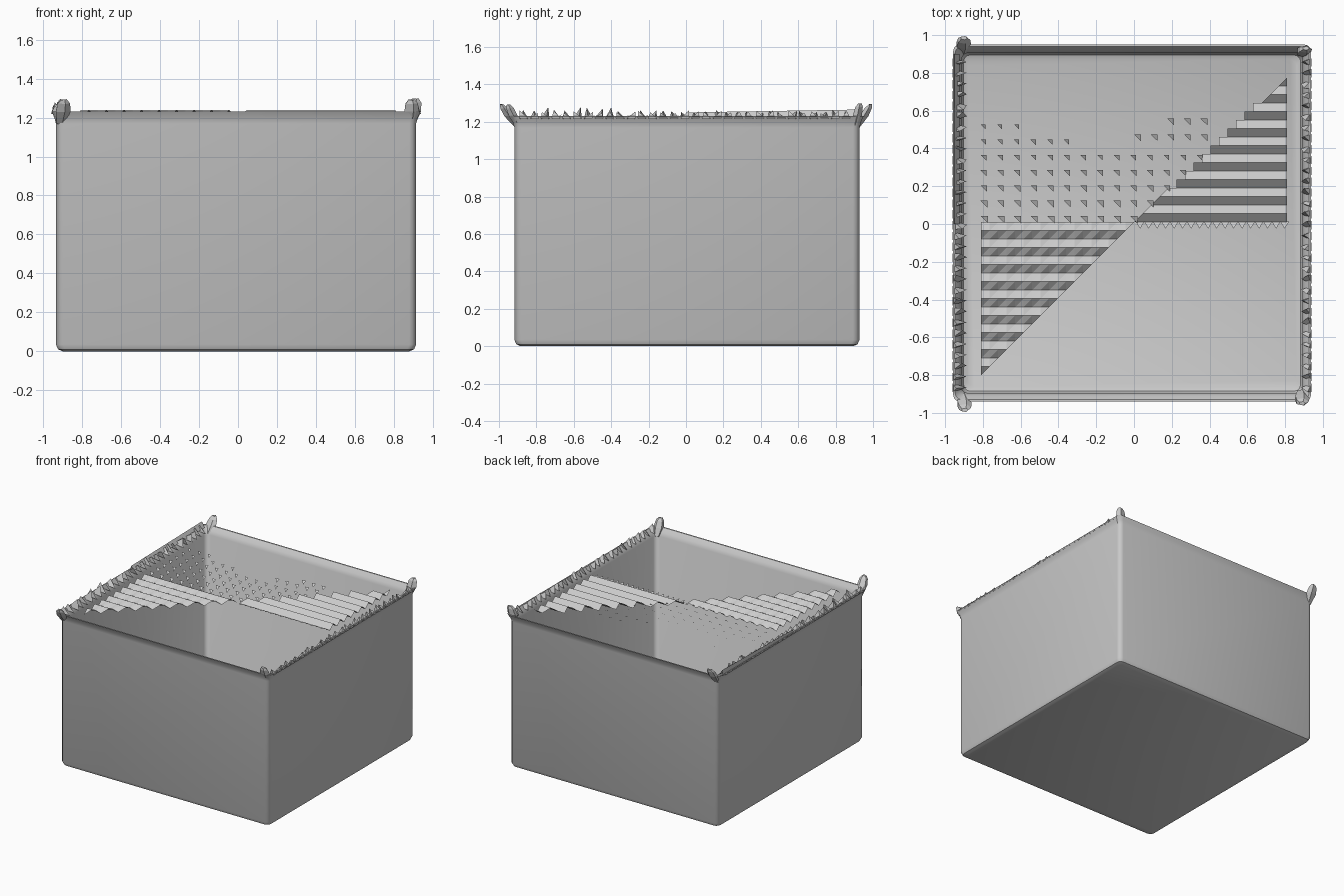
import bpy, bmesh, math, random
from mathutils import Vector

random.seed(4)
cube = bpy.data.objects.get("Cube")
if cube:
    bpy.data.objects.remove(cube, do_unlink=True)

grey = bpy.data.materials.new("plain grey")
grey.use_nodes = True
colour = (0.6, 0.6, 0.6, 1)
grey.diffuse_color = colour
grey.node_tree.nodes["Principled BSDF"].inputs["Base Color"].default_value = colour

CX, CY, HX, HY = -0.01, 0.005, 0.925, 0.923
TOP = 1.23


def finish(name, bm, smooth=False):
    mesh = bpy.data.meshes.new(name)
    bm.to_mesh(mesh)
    bm.free()
    mesh.materials.append(grey)
    ob = bpy.data.objects.new(name, mesh)
    bpy.context.collection.objects.link(ob)
    if smooth:
        bpy.ops.object.select_all(action='DESELECT')
        ob.select_set(True)
        bpy.context.view_layer.objects.active = ob
        bpy.ops.object.shade_smooth_by_angle(angle=math.radians(35))
    return ob


def poly(bm, *points):
    return bm.faces.new([bm.verts.new(p) for p in points])


def ring(bm, inset, z, radius=0.035, steps=3):
    """Rounded rectangle, inset from the outer wall."""
    hx, hy = HX - inset, HY - inset
    verts = []
    for k, (sx, sy) in enumerate([(1, 1), (-1, 1), (-1, -1), (1, -1)]):
        for s in range(steps + 1):
            a = math.pi / 2 * (k + s / steps)
            verts.append(bm.verts.new((CX + sx * (hx - radius) + radius * math.cos(a),
                                       CY + sy * (hy - radius) + radius * math.sin(a), z)))
    return verts


# Open box: outer wall, flared lip, inner wall and floor
bm = bmesh.new()
profile = [(0.035, 0), (0.011, 0.01), (0, 0.035), (0, 1.17), (-0.008, 1.2), (-0.022, TOP),
           (-0.012, TOP), (0.008, 1.2), (0.022, 1.17), (0.022, 0.06), (0.033, 0.035), (0.055, 0.025)]
rings = [ring(bm, i, z) for i, z in profile]
for a, b in zip(rings, rings[1:]):
    for i in range(len(a)):
        j = (i + 1) % len(a)
        bm.faces.new((a[i], a[j], b[j], b[i]))
bm.faces.new(rings[0][::-1])
bm.faces.new(rings[-1])
finish("open_box", bm, smooth=True)

# Rippled sheets: two triangular halves hanging level with the lip
STEP = 0.045
LOW, HIGH = 1.2, 1.238


def ripple(i, j, notched):
    z = HIGH if j % 2 else LOW
    if notched and i % 2 and j % 2 == 0:
        z += 0.014
    return Vector((i * STEP, j * STEP + 0.01, z))


def sheet(name, columns, rows, keep, notched):
    bm = bmesh.new()
    for i in columns:
        for j in rows:
            a, b, c, d = [ripple(i + p, j + q, notched)
                          for p, q in ((0, 0), (1, 0), (1, 1), (0, 1))]
            for tri in ((a, b, c), (a, c, d)):
                mid = sum(tri, Vector()) / 3
                if keep(mid.x, mid.y):
                    poly(bm, *tri)
    bmesh.ops.remove_doubles(bm, verts=bm.verts, dist=0.0005)
    finish(name, bm)


sheet("left_rippled_sheet", range(0, 18), range(0, 18), lambda x, y: y < x * 0.97, False)
sheet("right_rippled_sheet", range(-18, 0), range(-18, 0), lambda x, y: y > x * 0.97, True)

# Saw-tooth fringe on the sheet's straight edge
bm = bmesh.new()
for k in range(18):
    x = k * STEP + 0.01
    poly(bm, (x, 0.012, LOW), (x + 0.022, -0.025, LOW + 0.015), (x + STEP, 0.012, LOW))
finish("sheet_fringe", bm)

# Loose flakes in rows, shrinking away from the sheet
bm = bmesh.new()
for j in range(7):
    y = 0.02 + j * 0.082
    first, last = (-9, j * 0.9 + 0.5) if j < 5 else ((-9, -4) if j == 5 else (-9, -7))
    for i in range(first, int(last) + 1):
        x, s = i * 0.088 - 0.02, 0.038 - 0.002 * j
        poly(bm, (x, y + s * 0.6, HIGH - 0.01), (x + s, y + s * 0.6, HIGH - 0.01),
             (x + s, y - s * 0.4, LOW + 0.012))
for j, first, last in ((5, 0, 4), (6, 2, 4)):
    for i in range(first, last + 1):
        x, y = i * 0.088, 0.04 + j * 0.083
        poly(bm, (x, y + 0.02, HIGH - 0.01), (x + 0.036, y + 0.02, HIGH - 0.01),
             (x + 0.036, y - 0.015, LOW + 0.012))
finish("loose_flakes", bm)


# Ragged spikes along both side lips
def spikes(name, outer, inner, heights):
    bm = bmesh.new()
    n = 31
    for k in range(n):
        y = -0.89 + k * 1.78 / n
        rise = heights(y) * random.uniform(0.6, 1.1)
        lean = random.uniform(0.2, 0.8)
        a, b = (outer, y, TOP - 0.01), (outer, y + 0.045, TOP - 0.01)
        c = (inner, y + 0.025, TOP - 0.035)
        tip = (outer + (inner - outer) * lean, y + random.uniform(0, 0.05), TOP + rise)
        for tri in ((a, b, tip), (b, c, tip), (c, a, tip)):
            poly(bm, *tri)
    bmesh.ops.remove_doubles(bm, verts=bm.verts, dist=0.0005)
    bmesh.ops.recalc_face_normals(bm, faces=bm.faces)
    finish(name, bm)


spikes("right_lip_spikes", -0.96, -0.885, lambda y: 0.045 if y < -0.4 else 0.03)
spikes("left_lip_spikes", 0.94, 0.885, lambda y: 0.028)

# Thin raised strip on the rear half of the lip
bm = bmesh.new()
poly(bm, (-0.955, 0, TOP - 0.01), (-0.955, 0.9, TOP - 0.01), (-0.95, 0.9, 1.265), (-0.95, 0, 1.25))
poly(bm, (-0.95, 0, 1.25), (-0.95, 0.9, 1.265), (-0.925, 0.9, TOP - 0.01), (-0.925, 0, TOP - 0.01))
finish("raised_lip_strip", bm)


# Small bent horns on the four corners
def horn(name, x, y, tip_x, tip_y, top):
    bm = bmesh.new()
    loops = []
    for t, z, r in ((0, 1.17, 0.025), (0.55, 1.235, 0.042), (0.85, top - 0.02, 0.035), (1, top, 0.018)):
        px, py = x + (tip_x - x) * t, y + (tip_y - y) * t
        loops.append([bm.verts.new((px + r * math.cos(a), py + r * 0.6 * math.sin(a),
                                    z + random.uniform(-0.006, 0)))
                      for a in (math.tau * k / 5 for k in range(5))])
    for a, b in zip(loops, loops[1:]):
        for i in range(5):
            j = (i + 1) % 5
            bm.faces.new((a[i], a[j], b[j], b[i]))
    bm.faces.new(loops[-1])
    finish(name, bm)


horn("front_right_horn", -0.91, -0.90, -0.895, -0.985, 1.295)
horn("back_right_horn", -0.91, 0.91, -0.9, 0.985, 1.295)
horn("front_left_horn", 0.885, -0.89, 0.89, -0.95, 1.295)
horn("back_left_horn", 0.885, 0.90, 0.91, 0.93, 1.3)
